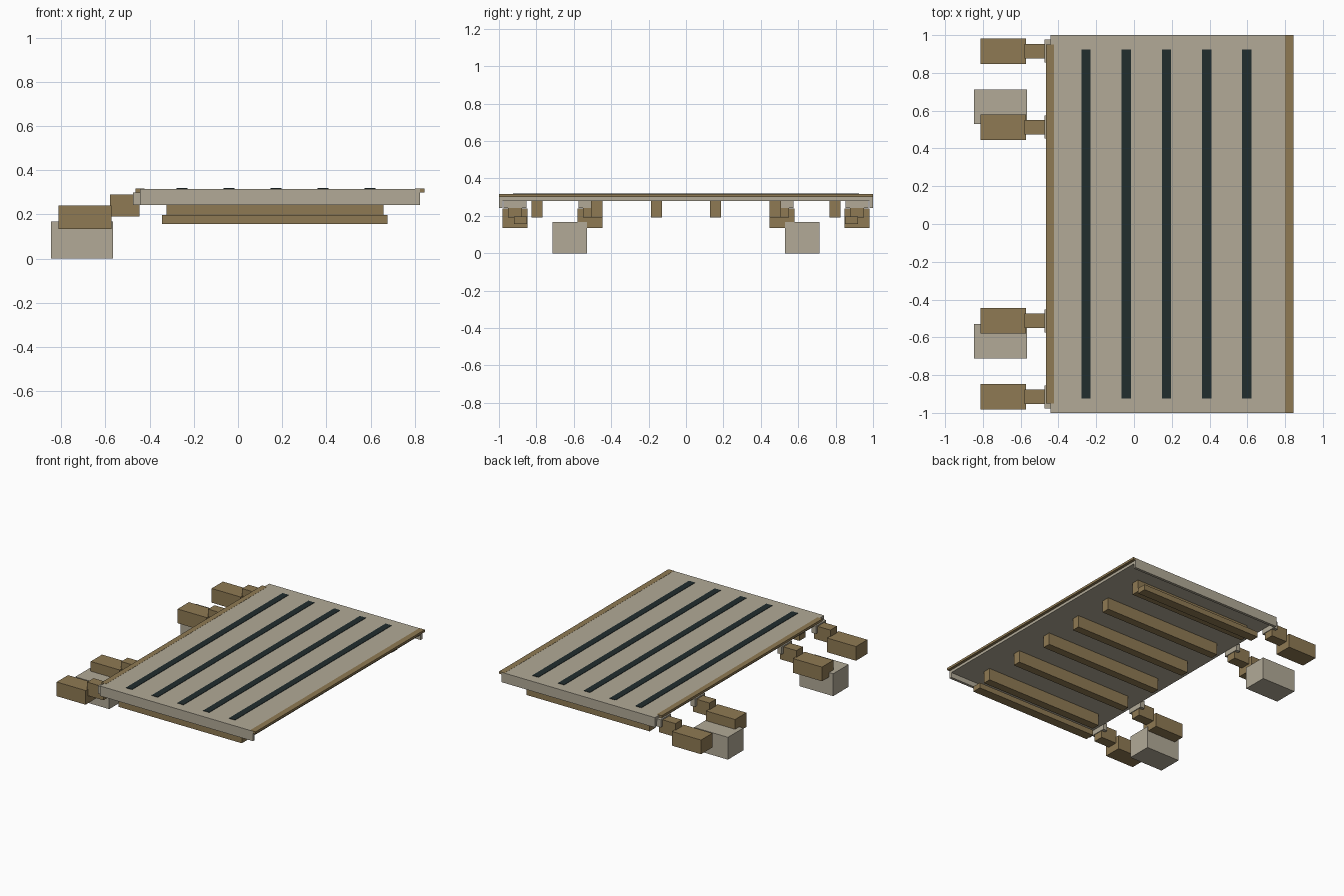
import bpy

if "Cube" in bpy.data.objects:
    bpy.data.objects.remove(bpy.data.objects["Cube"])


def material(name, rgb):
    m = bpy.data.materials.new(name)
    m.diffuse_color = (*rgb, 1.0)
    m.use_nodes = True
    m.node_tree.nodes["Principled BSDF"].inputs["Base Color"].default_value = m.diffuse_color
    return m


BEIGE = material("beige", (0.445, 0.402, 0.310))
TAN = material("tan", (0.275, 0.195, 0.087))
DARK = material("dark_slate", (0.015, 0.026, 0.027))


def box(name, x, y, z, mat):
    """Box from (min, max) ranges along each axis."""
    x, y, z = sorted(x), sorted(y), sorted(z)
    verts = [(a, b, c) for a in x for b in y for c in z]
    faces = [(0, 1, 3, 2), (4, 6, 7, 5), (0, 4, 5, 1),
             (2, 3, 7, 6), (0, 2, 6, 4), (1, 5, 7, 3)]
    mesh = bpy.data.meshes.new(name)
    mesh.from_pydata(verts, [], faces)
    mesh.materials.append(mat)
    ob = bpy.data.objects.new(name, mesh)
    bpy.context.collection.objects.link(ob)
    return ob


# Deck panel and its edge trims
box("deck", (-0.443, 0.824), (-1.0, 1.0), (0.28, 0.316), BEIGE)
box("right_trim", (0.80, 0.845), (-1.0, 1.0), (0.30, 0.317), TAN)
box("left_trim", (-0.465, -0.424), (-0.95, 0.95), (0.30, 0.317), TAN)

# Dark stripes on top of the deck
for i in range(5):
    cx = -0.254 + 0.213 * i
    box("stripe", (cx - 0.025, cx + 0.025), (-0.925, 0.925), (0.315, 0.319), DARK)

for s in (-1, 1):
    def span(a, b):
        return (s * a, s * b)

    # End skirt and low outer beam
    box("end_skirt", (-0.443, 0.824), span(0.98, 1.0), (0.242, 0.2805), BEIGE)
    box("outer_beam", (-0.343, 0.676), span(0.85, 0.92), (0.156, 0.197), TAN)

    # Ribs under the deck
    for cy in (0.157, 0.477, 0.797):
        box("rib", (-0.323, 0.658), span(cy - 0.03, cy + 0.03), (0.19, 0.281), TAN)

    # Hinge brackets, arms and counter blocks
    for cy in (0.513, 0.915):
        box("bracket", (-0.475, -0.44), span(cy - 0.061, cy + 0.061), (0.242, 0.299), BEIGE)
        box("arm", (-0.58, -0.445), span(cy - 0.038, cy + 0.038), (0.19, 0.29), TAN)
        box("arm_block", (-0.812, -0.573), span(cy - 0.067, cy + 0.067), (0.134, 0.24), TAN)

    # Footing box
    box("footing", (-0.846, -0.566), span(0.53, 0.713), (0.0, 0.167), BEIGE)
